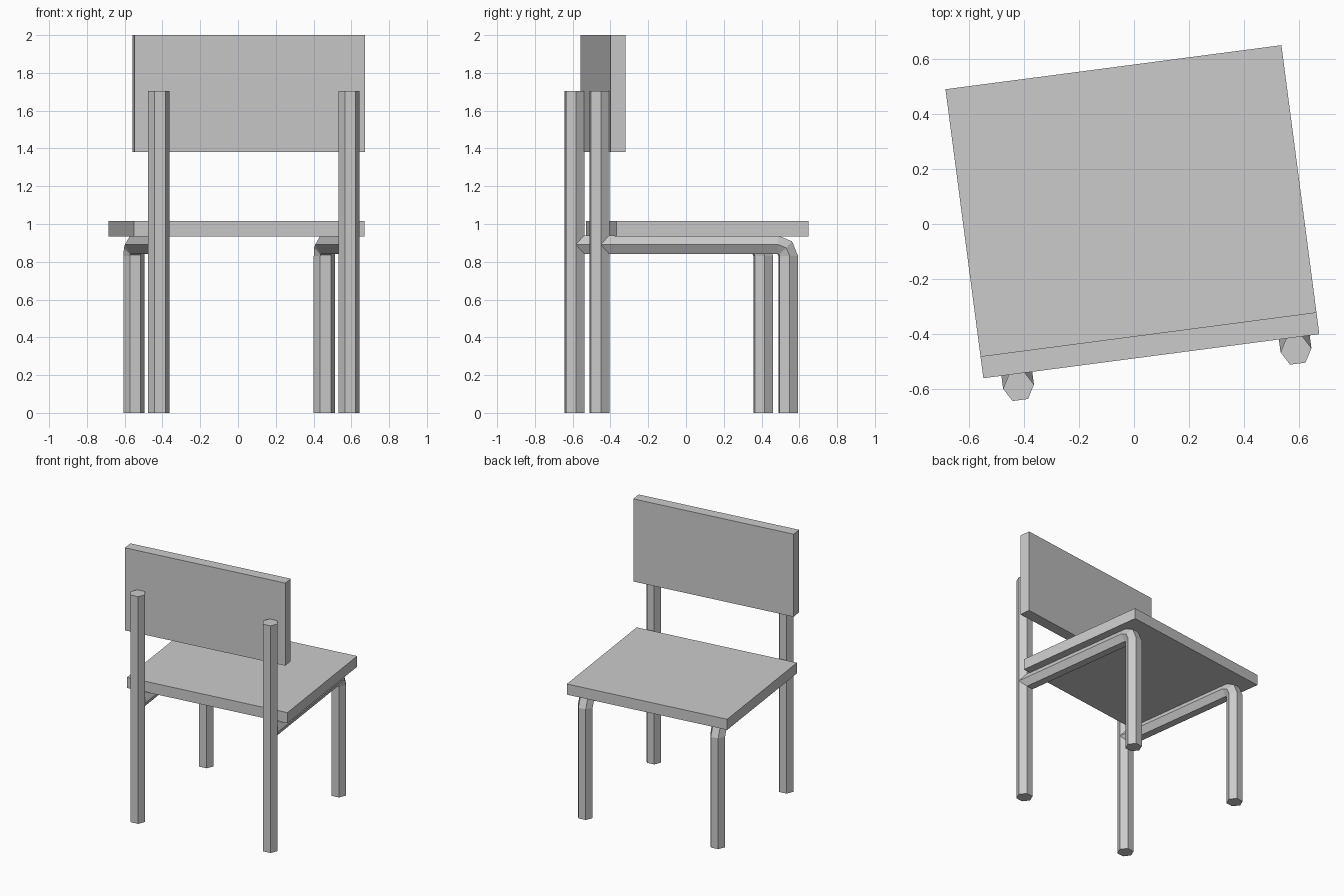
import bpy
import bmesh
from math import cos, sin, pi, radians
from mathutils import Matrix, Vector

cube = bpy.data.objects.get("Cube")
if cube:
    bpy.data.objects.remove(cube, do_unlink=True)

TURN = Matrix.Rotation(radians(7.47), 4, 'Z')   # the whole chair is turned a little
TUBE_R = 0.0565
SIDES = 6

grey = bpy.data.materials.new("grey")
grey.use_nodes = True
colour = (0.6, 0.6, 0.6, 1)
grey.diffuse_color = colour
grey.node_tree.nodes["Principled BSDF"].inputs["Base Color"].default_value = colour


def finish(name, bm):
    bmesh.ops.recalc_face_normals(bm, faces=bm.faces)
    mesh = bpy.data.meshes.new(name)
    bm.to_mesh(mesh)
    bm.free()
    mesh.materials.append(grey)
    obj = bpy.data.objects.new(name, mesh)
    obj.matrix_world = TURN
    bpy.context.collection.objects.link(obj)


def board(name, low, high):
    low, high = Vector(low), Vector(high)
    bm = bmesh.new()
    place = Matrix.Translation((low + high) / 2) @ Matrix.Diagonal((*(high - low), 1))
    bmesh.ops.create_cube(bm, size=1, matrix=place)
    finish(name, bm)


def tube(name, x, path):
    """Sweep a hexagon along (y, z, tilt) stations in the plane at x."""
    bm = bmesh.new()
    rings = []
    for y, z, tilt in path:
        ring = []
        for i in range(SIDES):
            a = 2 * pi * i / SIDES
            side, out = TUBE_R * cos(a), TUBE_R * sin(a)
            ring.append(bm.verts.new((x + side, y + out * cos(tilt), z + out * sin(tilt))))
        rings.append(ring)
    for a, b in zip(rings, rings[1:]):
        for i in range(SIDES):
            j = (i + 1) % SIDES
            bm.faces.new((a[i], a[j], b[j], b[i]))
    bm.faces.new(rings[0])
    bm.faces.new(rings[-1])
    finish(name, bm)


# Seat and backrest boards
board("seat", (-0.615, -0.453, 0.935), (0.615, 0.574, 1.015))
board("backrest", (-0.615, -0.484, 1.38), (0.615, -0.404, 2.0))

# Tall posts, and legs that bend into the rails under the seat
POST_Y, LEG_Y, RAIL_Z, BEND = -0.531, 0.477, 0.891, 0.06
bend = [(LEG_Y - BEND + BEND * cos(t), RAIL_Z - BEND + BEND * sin(t), t)
        for t in (0, pi / 4, pi / 2)]
for side, x in (("right", -0.4925), ("left", 0.5235)):
    tube(side + "_post", x, [(POST_Y, 0, 0), (POST_Y, 1.705, 0)])
    tube(side + "_leg_and_rail", x, [(LEG_Y, 0, 0), *bend, (POST_Y, RAIL_Z, pi / 2)])
